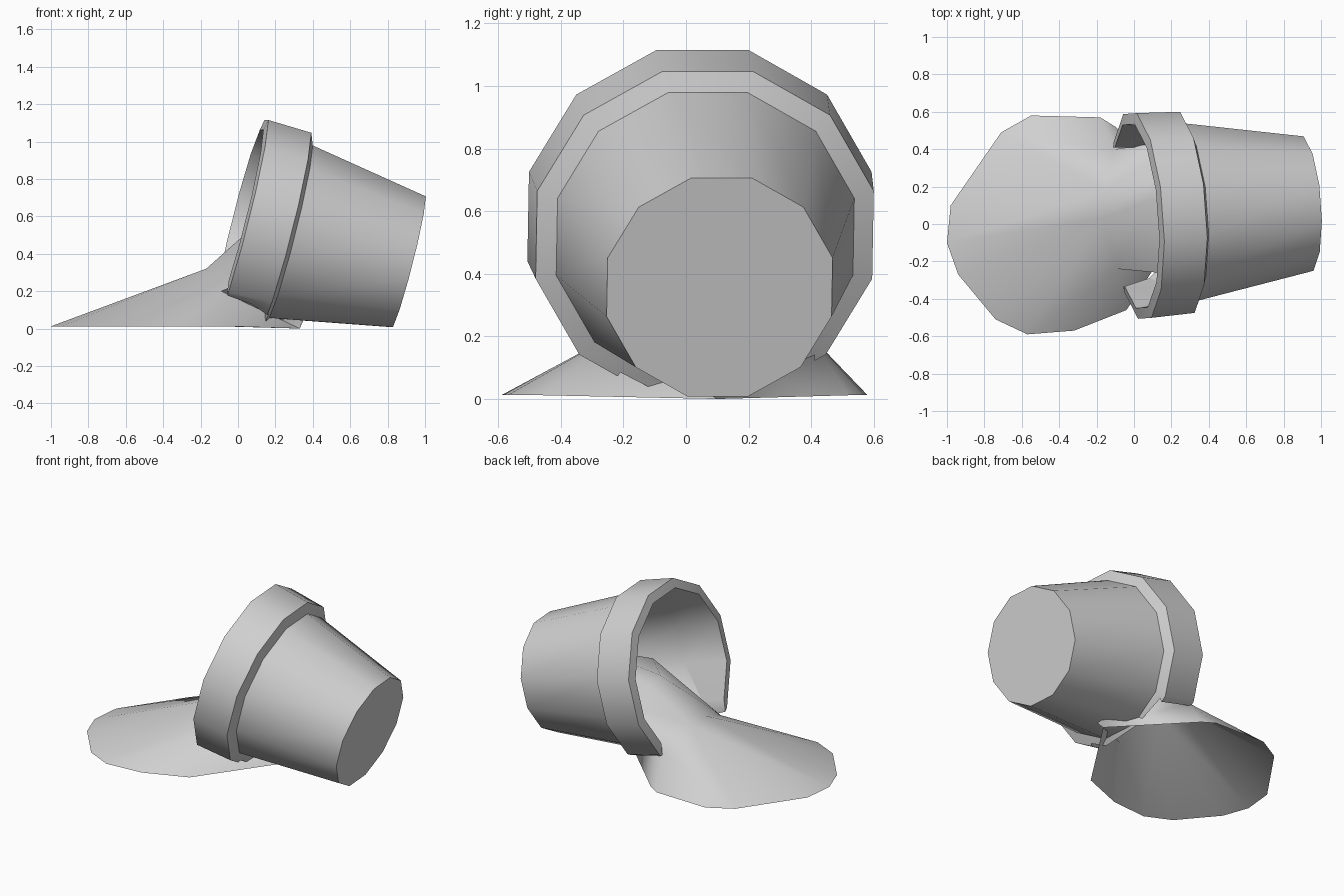
import bpy, bmesh, math
from mathutils import Vector

cube = bpy.data.objects.get("Cube")
if cube:
    bpy.data.objects.remove(cube, do_unlink=True)

GREY = (0.63, 0.63, 0.63, 1)
grey = bpy.data.materials.new("plain_grey")
grey.use_nodes = True
grey.diffuse_color = GREY
grey.node_tree.nodes["Principled BSDF"].inputs["Base Color"].default_value = GREY


def make_object(name, verts, faces):
    mesh = bpy.data.meshes.new(name)
    mesh.from_pydata(verts, [], faces)
    bm = bmesh.new()
    bm.from_mesh(mesh)
    bmesh.ops.recalc_face_normals(bm, faces=bm.faces)
    bm.to_mesh(mesh)
    bm.free()
    obj = bpy.data.objects.new(name, mesh)
    bpy.context.collection.objects.link(obj)
    mesh.materials.append(grey)
    return obj


def activate(obj):
    bpy.ops.object.select_all(action='DESELECT')
    obj.select_set(True)
    bpy.context.view_layer.objects.active = obj


def shade(obj, degrees):
    activate(obj)
    bpy.ops.object.shade_smooth_by_angle(angle=math.radians(degrees))


# Pot: a closed profile (depth, radius) turned round a tilted axis
SIDES = 12
mouth = Vector((0.018, 0.043, 0.583))
axis = Vector((0.9, 0.065, -0.228)).normalized()
up = (Vector((0, 0, 1)) - axis * axis.z).normalized()
side = axis.cross(up)
profile = [(0.922, 0.373), (0.265, 0.492), (0.24, 0.558), (0, 0.568),
           (-0.012, 0.508), (0.25, 0.44), (0.87, 0.33)]
verts, faces = [], []
for depth, radius in profile:
    for i in range(SIDES):
        a = math.tau * (i + 0.5) / SIDES
        verts.append(mouth + axis * depth + (up * math.cos(a) + side * math.sin(a)) * radius)
for r in range(len(profile) - 1):
    for i in range(SIDES):
        j = (i + 1) % SIDES
        a, b = r * SIDES, (r + 1) * SIDES
        faces.append((a + i, a + j, b + j, b + i))
last = (len(profile) - 1) * SIDES
faces.append(tuple(range(SIDES)))
faces.append(tuple(range(last, last + SIDES)))
pot = make_object("broken_pot", verts, faces)

# Broken piece missing from the underside of the rim
plan = [(-0.3, -0.34), (-0.07, -0.34), (0.08, -0.29), (0.165, -0.21),
        (0.145, -0.1), (0.135, 0.41), (-0.3, 0.41)]
n = len(plan)
cutter = make_object(
    "rim_break_cutter",
    [(x, y, z) for z in (-0.2, 0.3) for x, y in plan],
    [tuple(range(n)), tuple(range(n, 2 * n))]
    + [(i, (i + 1) % n, (i + 1) % n + n, i + n) for i in range(n)])
cutter.hide_render = True
cut = pot.modifiers.new("rim_break", 'BOOLEAN')
cut.operation = 'DIFFERENCE'
cut.solver = 'EXACT'
cut.object = cutter
activate(pot)
bpy.ops.object.modifier_apply(modifier=cut.name)
bpy.data.objects.remove(cutter, do_unlink=True)
shade(pot, 33)

# Spilled soil: ground outline, crest in front of the mouth, heap inside the pot
outline = [(-1, -0.1), (-0.98, 0.1), (-0.71, 0.49), (-0.55, 0.58), (-0.18, 0.57),
           (-0.1, 0.52), (0.33, 0.1), (-0.04, -0.46), (-0.32, -0.57),
           (-0.57, -0.59), (-0.74, -0.51), (-0.94, -0.27)]
verts = [(x, y, 0 if x > 0 else 0.012) for x, y in outline]
verts += [(-0.09, -0.24, 0.2), (-0.17, 0.03, 0.32), (-0.16, 0.18, 0.31), (-0.1, 0.4, 0.2)]
verts += [(0.45, -0.29, 0.42), (0.1, 0.13, 0.56), (0.1, 0.25, 0.53), (0.3, 0.46, 0.48),
          (0.6, 0.12, 0.6)]
A, B, C, D = range(12, 16)
E, F, G, H, J = range(16, 21)
faces = [(0, 1, C, B), (1, 2, C), (2, 3, D, C), (3, 4, D), (4, 5, D), (5, 6, D),
         (6, H, D), (6, 7, A), (6, A, E), (7, 8, A), (8, 9, A), (9, 10, B, A),
         (10, 11, B), (11, 0, B),
         (A, B, F, E), (B, C, G, F), (C, D, H, G),
         (E, F, J), (F, G, J), (G, H, J), (E, J, 6), (J, H, 6)]
soil = make_object("spilled_soil", verts, faces)
shade(soil, 70)
